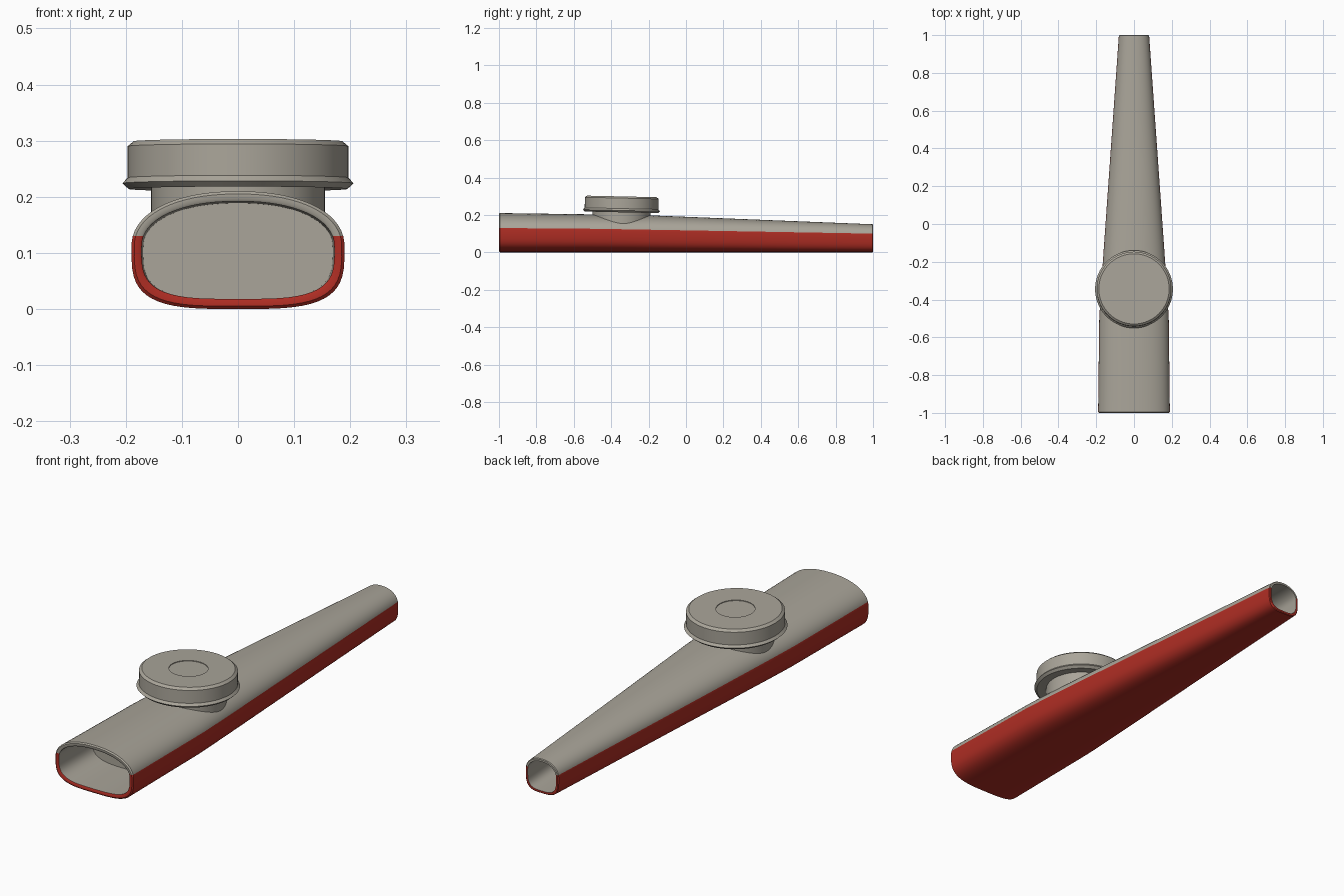
import bpy, bmesh, math
from mathutils import Matrix

if "Cube" in bpy.data.objects:
    bpy.data.objects.remove(bpy.data.objects["Cube"], do_unlink=True)


def material(name, colour):
    mat = bpy.data.materials.new(name)
    mat.use_nodes = True
    mat.diffuse_color = colour
    mat.node_tree.nodes["Principled BSDF"].inputs["Base Color"].default_value = colour
    return mat


GREY = material("warm grey", (0.40, 0.375, 0.32, 1))
RED = material("red", (0.42, 0.026, 0.017, 1))


def finish(bm, name, mats, angle=35):
    bmesh.ops.recalc_face_normals(bm, faces=bm.faces)
    mesh = bpy.data.meshes.new(name)
    bm.to_mesh(mesh)
    bm.free()
    for m in mats:
        mesh.materials.append(m)
    obj = bpy.data.objects.new(name, mesh)
    bpy.context.collection.objects.link(obj)
    bpy.ops.object.select_all(action='DESELECT')
    obj.select_set(True)
    bpy.context.view_layer.objects.active = obj
    bpy.ops.object.shade_smooth_by_angle(angle=math.radians(angle))
    return obj


# Tube stations: y, half width, height, height of the colour line
STATIONS = [(-1, .19, .21, .13), (-.5, .184, .203, .126),
            (-.38, .177, .202, .124), (-.2, .165, .198, .121), (1, .08, .15, .10)]
LOW, HIGH = 16, 14   # steps below and above the colour line on each side


def size_at(y):
    for a, b in zip(STATIONS, STATIONS[1:]):
        if y <= b[0]:
            t = (y - a[0]) / (b[0] - a[0])
            return [p + (q - p) * t for p, q in zip(a[1:], b[1:])]


def section(y, inset):
    """Boxy below, arched above, with a point exactly on the colour line."""
    width, height, line = size_at(y)
    mid = line * .85
    split = math.asin(((line - mid) / (height - inset - mid)) ** 1.1)
    angles = [-math.pi / 2 + (split + math.pi / 2) * i / LOW for i in range(LOW)]
    angles += [split + (math.pi / 2 - split) * i / HIGH for i in range(HIGH + 1)]
    half = []
    for a in angles:
        power, reach = (2 / 3.5, mid - inset) if a < 0 else (2 / 2.2, height - inset - mid)
        x = (width - inset) * max(math.cos(a), 0) ** power
        half.append((x, y, mid + math.copysign(abs(math.sin(a)) ** power, a) * reach))
    return half + [(-x, v, z) for x, v, z in half[-2:0:-1]]


# Hollow-ended tube: front cavity, rim, outer skin, rear rim, rear cavity
rings = [(-.77, .018, 0), (-.997, .018, 0), (-1, .014, 1), (-1, .005, 1), (-.995, 0, 1)]
rings += [(y, 0, 1) for y in (-.75, -.5, -.44, -.38, -.29, -.2, .2, .6, .997)]
rings += [(1, .003, 1), (1, .011, 0), (.77, .013, 0)]

bm = bmesh.new()
loops = [[bm.verts.new(p) for p in section(y, inset)] for y, inset, _ in rings]
count = len(loops[0])
for k, (a, b) in enumerate(zip(loops, loops[1:])):
    painted = rings[k][2] or rings[k + 1][2]
    for i in range(count):
        j = (i + 1) % count
        face = bm.faces.new((a[i], a[j], b[j], b[i]))
        face.material_index = int(bool(painted and (i < LOW or i >= count - LOW)))
bm.faces.new(loops[0])
bm.faces.new(loops[-1])
finish(bm, "tube_body", [GREY, RED], 40)


# Round turret parts, turned about one slightly tilted axis
def lathe(name, profile, steps=64):
    bm = bmesh.new()
    verts = [bm.verts.new((r, 0, z)) for r, z in profile]
    edges = [bm.edges.new(pair) for pair in zip(verts, verts[1:])]
    bmesh.ops.spin(bm, geom=verts + edges, axis=(0, 0, 1), cent=(0, 0, 0),
                   angle=math.tau, steps=steps)
    bmesh.ops.remove_doubles(bm, verts=bm.verts, dist=1e-4)
    tilt = Matrix.Translation((0, -.35, 0)) @ Matrix.Rotation(-.022, 4, 'X')
    bmesh.ops.transform(bm, matrix=tilt, verts=bm.verts)
    return finish(bm, name, [GREY], 25)


lathe("turret_neck", [(0, .10), (.155, .10), (.155, .225), (0, .225)])
lathe("turret_cap", [(0, .217), (.165, .217), (.195, .214), (.206, .224), (.197, .234),
                     (.197, .290), (.186, .299), (.078, .299), (.078, .296), (0, .296)])
